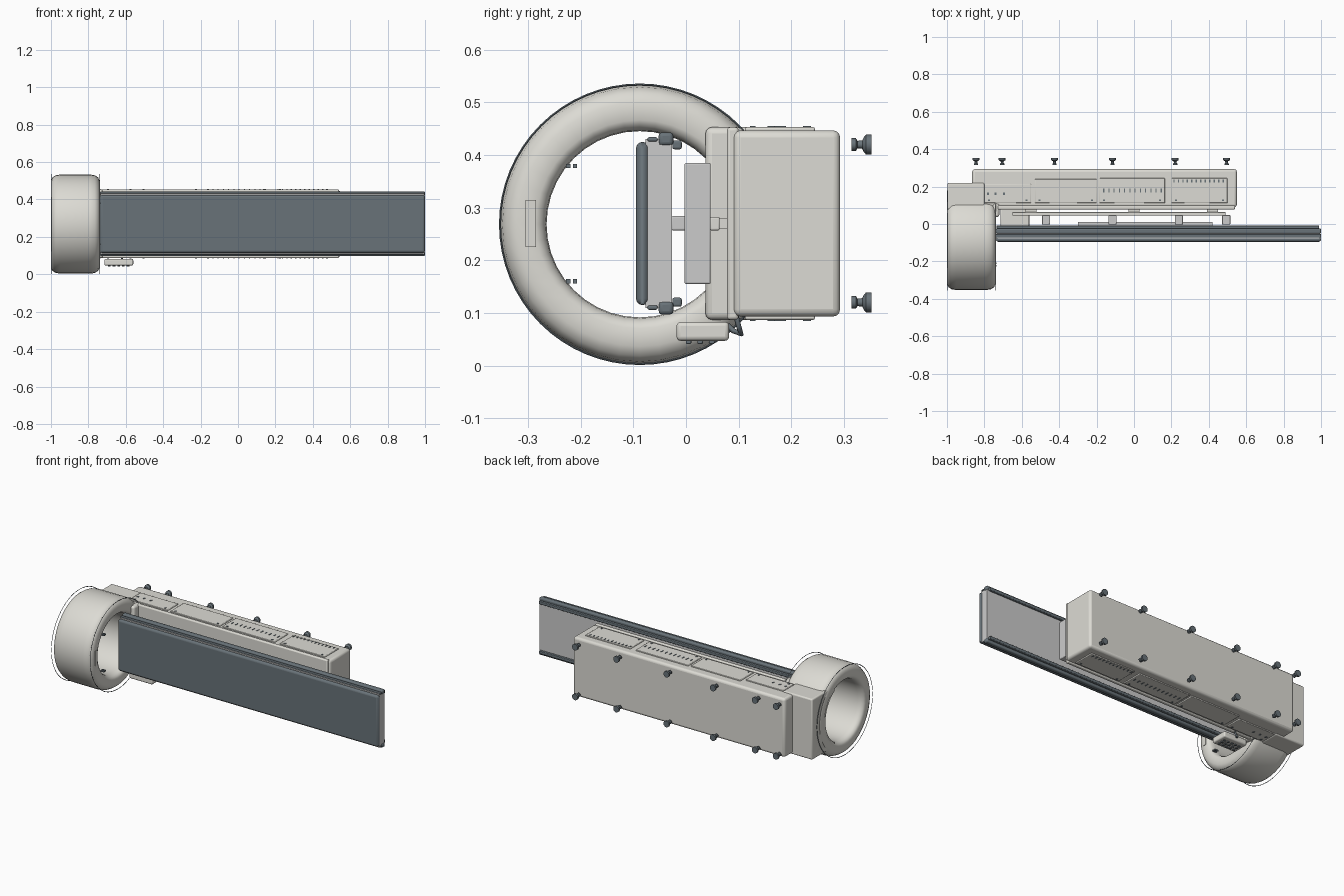
import bpy, bmesh, math
from mathutils import Matrix, Vector

if "Cube" in bpy.data.objects:
    bpy.data.objects.remove(bpy.data.objects["Cube"])


def material(name, rgb):
    m = bpy.data.materials.new(name)
    m.diffuse_color = (*rgb, 1)
    m.use_nodes = True
    m.node_tree.nodes["Principled BSDF"].inputs["Base Color"].default_value = m.diffuse_color
    return m


CREAM = material("cream", (0.72, 0.71, 0.66))
SLATE = material("slate", (0.14, 0.17, 0.19))
CY, CZ, CX = -0.088, 0.2685, -0.87      # ring centre


def finish(name, bm, mat=None, bevel=0, segs=3, angle=35):
    bmesh.ops.recalc_face_normals(bm, faces=bm.faces)
    me = bpy.data.meshes.new(name)
    bm.to_mesh(me)
    bm.free()
    ob = bpy.data.objects.new(name, me)
    bpy.context.collection.objects.link(ob)
    if mat:
        me.materials.append(mat)
    if bevel:
        b = ob.modifiers.new("bevel", 'BEVEL')
        b.width, b.segments, b.limit_method = bevel, segs, 'ANGLE'
    bpy.ops.object.select_all(action='DESELECT')
    ob.select_set(True)
    bpy.context.view_layer.objects.active = ob
    bpy.ops.object.shade_smooth_by_angle(angle=math.radians(angle))
    return ob


def add_box(bm, x, y, z):
    c = Vector([(a + b) / 2 for a, b in (x, y, z)])
    s = [b - a for a, b in (x, y, z)]
    bmesh.ops.create_cube(bm, size=1, matrix=Matrix.Translation(c) @ Matrix.Diagonal((*s, 1)))


def box(name, x, y, z, mat=None, bevel=0, segs=3):
    bm = bmesh.new()
    add_box(bm, x, y, z)
    return finish(name, bm, mat, bevel, segs)


def boxes(name, specs, mat=None, bevel=0):
    bm = bmesh.new()
    for s in specs:
        add_box(bm, *s)
    return finish(name, bm, mat, bevel, 2)


def revolve(name, profile, centre, axis, steps, mat, closed):
    # profile = (distance along axis, radius)
    bm = bmesh.new()
    side = Vector((0, 0, 1))
    vs = [bm.verts.new(Vector(centre) + Vector(axis) * a + side * r) for a, r in profile]
    es = [bm.edges.new(p) for p in zip(vs, vs[1:])]
    if closed:
        es.append(bm.edges.new((vs[-1], vs[0])))
    bmesh.ops.spin(bm, geom=vs + es, cent=centre, axis=axis, angle=2 * math.pi, steps=steps)
    bmesh.ops.remove_doubles(bm, verts=bm.verts, dist=1e-5)
    return finish(name, bm, mat)


# Scanner ring
half = [(0.08, 0.265), (0.105, 0.261), (0.122, 0.25), (0.13, 0.232),
        (0.13, 0.198), (0.124, 0.187), (0.11, 0.179), (0.09, 0.177)]
prof = half + [(-a, r) for a, r in reversed(half)]
revolve("scanner_ring", prof, (CX, CY, CZ), (1, 0, 0), 40, CREAM, True)

# Thin trim hoops at both ends of the ring
for side, x in (("rear", -0.9985), ("front", -0.7395)):
    hoop = [(0.0015 * math.cos(t * math.pi / 2), 0.2655 + 0.002 * math.sin(t * math.pi / 2)) for t in range(4)]
    revolve("trim_hoop_" + side, hoop, (x, CY, CZ), (1, 0, 0), 64, SLATE, True)

# Blank plate and small pins on the ring face
box("blank_plate", (-0.742, -0.737), (-0.305, -0.285), (0.225, 0.315), CREAM)
boxes("bore_pins", [((-0.76, -0.735), (y, y + 0.008), (z - 0.004, z + 0.004))
                    for y in (-0.228, -0.215) for z in (0.16, 0.379)], SLATE)

# Pedestal behind the ring, cut out by the bore
pedestal = box("ring_pedestal", (-0.997, -0.8), (0.0, 0.22), (0.087, 0.453), CREAM, 0.008)
bm = bmesh.new()
bmesh.ops.create_cone(bm, cap_ends=True, segments=40, radius1=0.182, radius2=0.182, depth=0.6,
                      matrix=Matrix.Translation((CX, CY, CZ)) @ Matrix.Rotation(math.pi / 2, 4, 'Y'))
cutter = finish("bore_cutter", bm)
cutter.hide_render = True
cutter.hide_set(True)
cut = pedestal.modifiers.new("bore", 'BOOLEAN')
cut.object, cut.operation, cut.solver = cutter, 'DIFFERENCE', 'EXACT'
box("pedestal_collar", (-0.755, -0.72), (0.037, 0.11), (0.087, 0.453), CREAM, 0.012)

# Equipment cabinet
box("cabinet", (-0.865, 0.55), (0.09, 0.293), (0.093, 0.447), CREAM, 0.014)
box("cabinet_lip", (-0.73, 0.54), (0.078, 0.1), (0.087, 0.453), CREAM, 0.006)

# Service panels, vents and screws on both long sides
spans = [(-0.8, -0.55, 0.215), (-0.53, -0.2, 0.24), (-0.185, 0.165, 0.245), (0.2, 0.5, 0.245)]
panels, vents = [], []
for zc, d in ((0.447, 1), (0.093, -1)):
    zr = tuple(sorted((zc - d * 0.004, zc + d * 0.006)))
    vr = tuple(sorted((zc, zc + d * 0.008)))
    for a, b, top in spans:
        panels.append(((a, b), (0.112, top), zr))
        for x in (a + 0.025, b - 0.025):
            vents.append(((x - 0.005, x + 0.005), (0.122, 0.132), vr))
    for i in range(12):
        x = -0.165 + i * 0.028
        vents.append(((x, x + 0.006), (0.168, 0.19), vr))
        x = 0.21 + i * 0.024
        vents.append(((x, x + 0.006), (0.222, 0.238), vr))
    for x in (-0.785, -0.745, -0.7):
        vents.append(((x, x + 0.01), (0.155, 0.168), vr))
boxes("service_panels", panels, CREAM, 0.003)
boxes("panel_vents", vents, SLATE)

# Levelling feet
foot = [(0, 0), (0, 0.012), (0.008, 0.012), (0.011, 0.007), (0.02, 0.008), (0.023, 0.014),
        (0.027, 0.019), (0.038, 0.019), (0.038, 0)]
for i, x in enumerate((-0.845, -0.705, -0.425, -0.115, 0.22, 0.495)):
    for j, z in enumerate((0.12, 0.42)):
        revolve(f"levelling_foot_{i}_{j}", foot, (x, 0.315, z), (0, 1, 0), 14, SLATE, False)

# Patient table
box("table_mattress", (-0.738, 1.0), (-0.095, -0.07), (0.115, 0.425), SLATE, 0.014, 4)
box("table_tray", (-0.735, 0.995), (-0.077, -0.05), (0.109, 0.431))
box("table_deck", (-0.735, 0.997), (-0.05, -0.027), (0.12, 0.42))
for name, s in (("lower", -1), ("upper", 1)):
    def zz(a, b):
        return tuple(sorted((0.27 + s * a, 0.27 + s * b)))
    box("table_rail_" + name, (-0.738, 1.0), (-0.052, -0.024), zz(0.148, 0.173), SLATE, 0.007)
    box("rail_runner_" + name, (-0.735, 0.99), (-0.026, -0.008), zz(0.141, 0.158), SLATE, 0.004)
    box("tray_edge_" + name, (-0.738, 1.0), (-0.073, -0.054), zz(0.156, 0.164), SLATE, 0.003)

# Sliding carriage between table and cabinet
box("table_spine", (-0.3, 0.42), (-0.028, 0.012), (0.257, 0.284), None, 0.003)
boxes("carriage_blocks", [((x - 0.022, x + 0.022), (-0.003, 0.047), (0.155, 0.385))
                          for x in (-0.47, -0.115, 0.24, 0.493)], None, 0.003)
box("carriage_beam", (-0.65, 0.49), (0.045, 0.064), (0.257, 0.282), CREAM, 0.003)
boxes("carriage_mounts", [((x - 0.03, x + 0.03), (0.06, 0.085), (0.26, 0.279))
                          for x in (-0.55, 0.0, 0.42)], CREAM)

# Hand control unit with keys and cable
box("control_box", (-0.715, -0.56), (-0.018, 0.082), (0.047, 0.083), CREAM, 0.008)
boxes("control_keys", [((x, x + 0.014), (y, y + 0.01), (0.041, 0.05))
                       for x in (-0.695, -0.67, -0.645, -0.62, -0.595) for y in (0.0, 0.022, 0.044)], SLATE, 0.002)
cu = bpy.data.curves.new("control_cable", 'CURVE')
cu.dimensions, cu.bevel_depth, cu.bevel_resolution = '3D', 0.005, 2
sp = cu.splines.new('POLY')
pts = [(-0.64, 0.078, 0.078), (-0.64, 0.09, 0.066), (-0.63, 0.105, 0.06), (-0.62, 0.1, 0.075), (-0.62, 0.095, 0.095)]
sp.points.add(len(pts) - 1)
for p, co in zip(sp.points, pts):
    p.co = (*co, 1)
cu.materials.append(SLATE)
bpy.context.collection.objects.link(bpy.data.objects.new("control_cable", cu))
